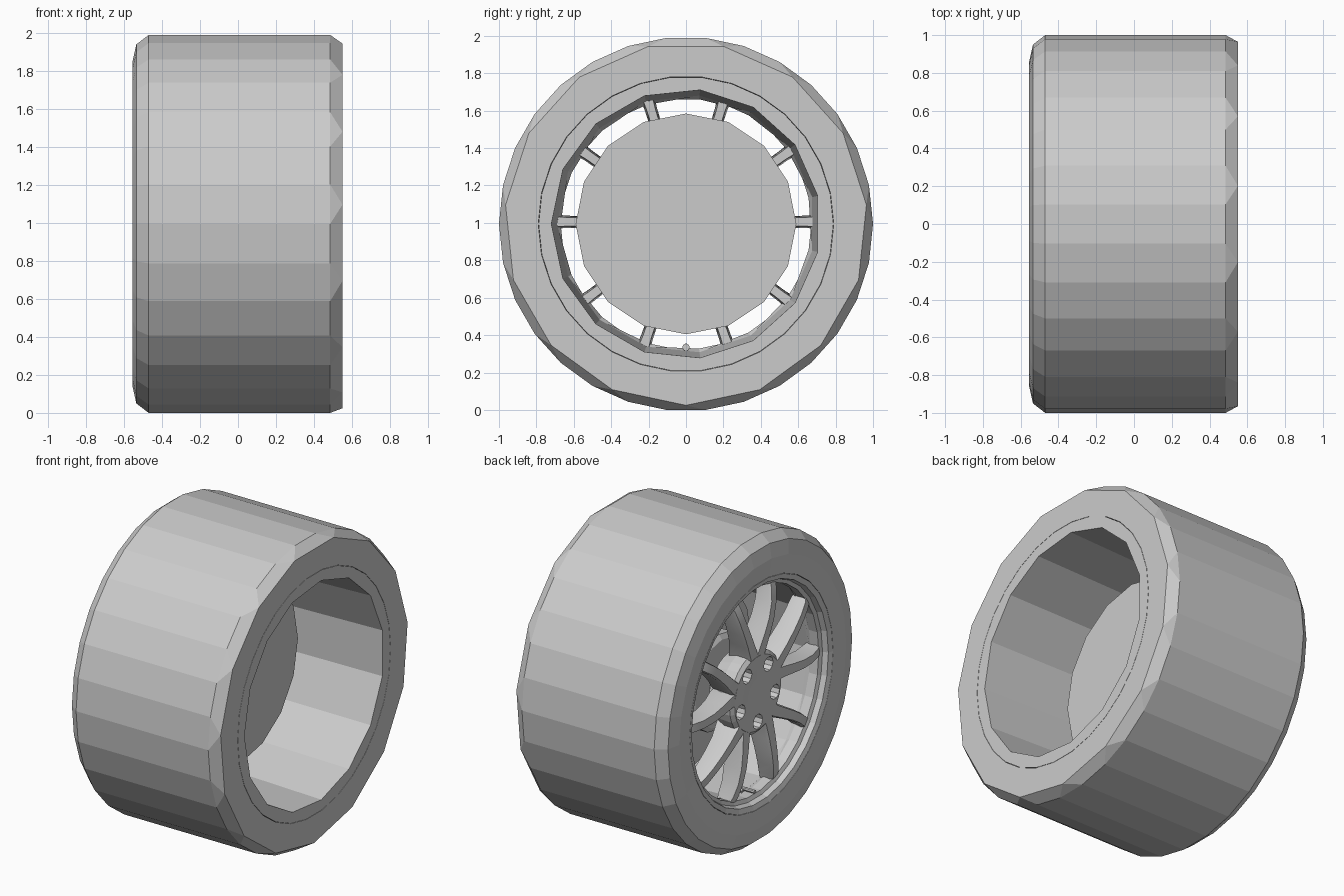
import bpy, bmesh, math
from mathutils import Vector

if "Cube" in bpy.data.objects:
    bpy.data.objects.remove(bpy.data.objects["Cube"])

CZ = 0.9945          # wheel axle height
N = 30               # sides of the round parts

grey = bpy.data.materials.new("plain_grey")
grey.diffuse_color = (0.6, 0.6, 0.6, 1)
grey.use_nodes = True
grey.node_tree.nodes["Principled BSDF"].inputs["Base Color"].default_value = grey.diffuse_color


def pos(x, r, deg):
    a = math.radians(deg)
    return Vector((x, r * math.cos(a), CZ + r * math.sin(a)))


def finish(name, bm, smooth=None):
    bmesh.ops.recalc_face_normals(bm, faces=bm.faces)
    me = bpy.data.meshes.new(name)
    bm.to_mesh(me)
    bm.free()
    me.materials.append(grey)
    ob = bpy.data.objects.new(name, me)
    bpy.context.collection.objects.link(ob)
    if smooth:
        bpy.ops.object.select_all(action='DESELECT')
        ob.select_set(True)
        bpy.context.view_layer.objects.active = ob
        bpy.ops.object.shade_smooth_by_angle(angle=math.radians(smooth))
    return ob


def ring(bm, x, r, kind="full", n=N):
    """Full ring, or a ring with half the sides (each vertex used twice)."""
    if kind == "full":
        return [bm.verts.new(pos(x, r, 360 / n * k)) for k in range(n)]
    off, phase = {"face": (0, 6), "bore": (1, 12)}[kind]
    half = [bm.verts.new(pos(x, r, phase + 24 * j)) for j in range(n // 2)]
    return [half[((k - off) // 2) % (n // 2)] for k in range(n)]


def lathe(name, profile, closed=True, n=N, smooth=None):
    bm = bmesh.new()
    rings = [ring(bm, *p, n=n) if len(p) == 2 else ring(bm, *p) for p in profile]
    pairs = list(zip(rings, rings[1:]))
    if closed:
        pairs.append((rings[-1], rings[0]))
    else:
        bm.faces.new(rings[0])
        bm.faces.new(rings[-1])
    for a, b in pairs:
        for k in range(n):
            m = (k + 1) % n
            vs = list(dict.fromkeys((a[k], a[m], b[m], b[k])))
            if len(vs) > 2:
                bm.faces.new(vs)
    return finish(name, bm, smooth)


# tyre: 30 sided tread, coarse 15 sided edge on the inner side
lathe("tyre", [(0.485, 1.0), (0.55, 0.97, "face"), (0.55, 0.79), (0.3, 0.77),
               (-0.48, 0.745), (-0.545, 0.74), (-0.555, 0.86), (-0.535, 0.95),
               (-0.47, 1.0)])

# rim: 15 sided barrel, round lip on the outer side
lathe("rim", [(0.55, 0.788), (0.55, 0.72, "bore"), (-0.40, 0.69, "bore"),
              (-0.43, 0.67), (-0.49, 0.67), (-0.50, 0.695), (-0.535, 0.705),
              (-0.545, 0.738), (-0.48, 0.743), (0.3, 0.768)])

# brake rotor and its raised centre
lathe("brake_rotor", [(0.02, 0.59), (-0.06, 0.59)], closed=False, n=16)
lathe("rotor_hat", [(-0.05, 0.31), (-0.24, 0.31), (-0.26, 0.28)], closed=False, n=16)
lathe("axle", [(-0.25, 0.13), (-0.33, 0.13)], closed=False, n=16)

# hub with five bolt recesses
hub = lathe("hub", [(-0.515, 0.09), (-0.52, 0.16), (-0.52, 0.24), (-0.50, 0.265),
                    (-0.42, 0.26), (-0.32, 0.22)], closed=False)
bm = bmesh.new()
for i in range(5):
    a = 54 + 72 * i
    ends = []
    for x in (-0.60, -0.40):
        c = pos(x, 0.185, a)
        ends.append([bm.verts.new(c + Vector((0, 0.047 * math.cos(t * math.pi / 5),
                                              0.047 * math.sin(t * math.pi / 5))))
                     for t in range(10)])
    bm.faces.new(ends[0])
    bm.faces.new(ends[1])
    for t in range(10):
        u = (t + 1) % 10
        bm.faces.new((ends[0][t], ends[0][u], ends[1][u], ends[1][t]))
cutter = finish("bolt_hole_cutter", bm)
cutter.hide_render = True
mod = hub.modifiers.new("bolt_holes", 'BOOLEAN')
mod.object = cutter
mod.operation = 'DIFFERENCE'
mod.solver = 'EXACT'
# bake the recesses and drop the helper
bpy.context.view_layer.update()
baked = bpy.data.meshes.new_from_object(hub.evaluated_get(bpy.context.evaluated_depsgraph_get()))
hub.modifiers.clear()
hub.data = baked
bpy.data.objects.remove(cutter)

# bolts inside the recesses
for i in range(5):
    bm = bmesh.new()
    c = pos(0, 0.185, 54 + 72 * i)
    for x in (-0.45, -0.39):
        vs = [bm.verts.new(Vector((x, c.y + 0.025 * math.cos(t * math.pi / 3),
                                   c.z + 0.025 * math.sin(t * math.pi / 3)))) for t in range(6)]
        bm.faces.new(vs)
    bm.verts.ensure_lookup_table()
    for t in range(6):
        u = (t + 1) % 6
        bm.faces.new([bm.verts[k] for k in (t, u, u + 6, t + 6)])
    finish("wheel_bolt", bm)

# five pairs of curved spokes: (radius, angle off pair centre, front x, width, depth)
PATH = [(0.18, 4, -0.515, 0.10, 0.17), (0.27, 9.5, -0.522, 0.085, 0.16),
        (0.36, 13.5, -0.528, 0.075, 0.14), (0.46, 16, -0.53, 0.068, 0.13),
        (0.56, 17, -0.522, 0.064, 0.12), (0.64, 17, -0.505, 0.066, 0.11),
        (0.69, 17, -0.485, 0.075, 0.09)]
for i in range(5):
    for side in (-1, 1):
        base = 90 + 72 * i
        mid = [pos(0, p[0], base + side * p[1]) for p in PATH]
        bm = bmesh.new()
        rows = []
        for k, (r, off, x, w, d) in enumerate(PATH):
            t = (mid[min(k + 1, len(mid) - 1)] - mid[max(k - 1, 0)]).normalized()
            s = Vector((0, -t.z, t.y)) * (w / 2)
            rows.append([bm.verts.new(mid[k] + s * f + Vector((x + dx, 0, 0)))
                         for f, dx in ((-0.8, 0), (0.8, 0), (1, 0.02), (0.7, d),
                                       (-0.7, d), (-1, 0.02))])
        for a, b in zip(rows, rows[1:]):
            for k in range(6):
                m = (k + 1) % 6
                bm.faces.new((a[k], a[m], b[m], b[k]))
        bm.faces.new(rows[0])
        bm.faces.new(rows[-1])
        finish("spoke", bm, 30)

# valve stem at the bottom of the rim
for name, x0, x1, r, rad in (("valve_stem", -0.50, -0.40, 0.65, 0.012),
                             ("valve_base", -0.42, -0.38, 0.66, 0.02)):
    bm = bmesh.new()
    c = pos(0, r, 270)
    rows = [[bm.verts.new(Vector((x, c.y + rad * math.cos(t * math.pi / 4),
                                  c.z + rad * math.sin(t * math.pi / 4)))) for t in range(8)]
            for x in (x0, x1)]
    bm.faces.new(rows[0])
    bm.faces.new(rows[1])
    for t in range(8):
        u = (t + 1) % 8
        bm.faces.new((rows[0][t], rows[0][u], rows[1][u], rows[1][t]))
    finish(name, bm)
